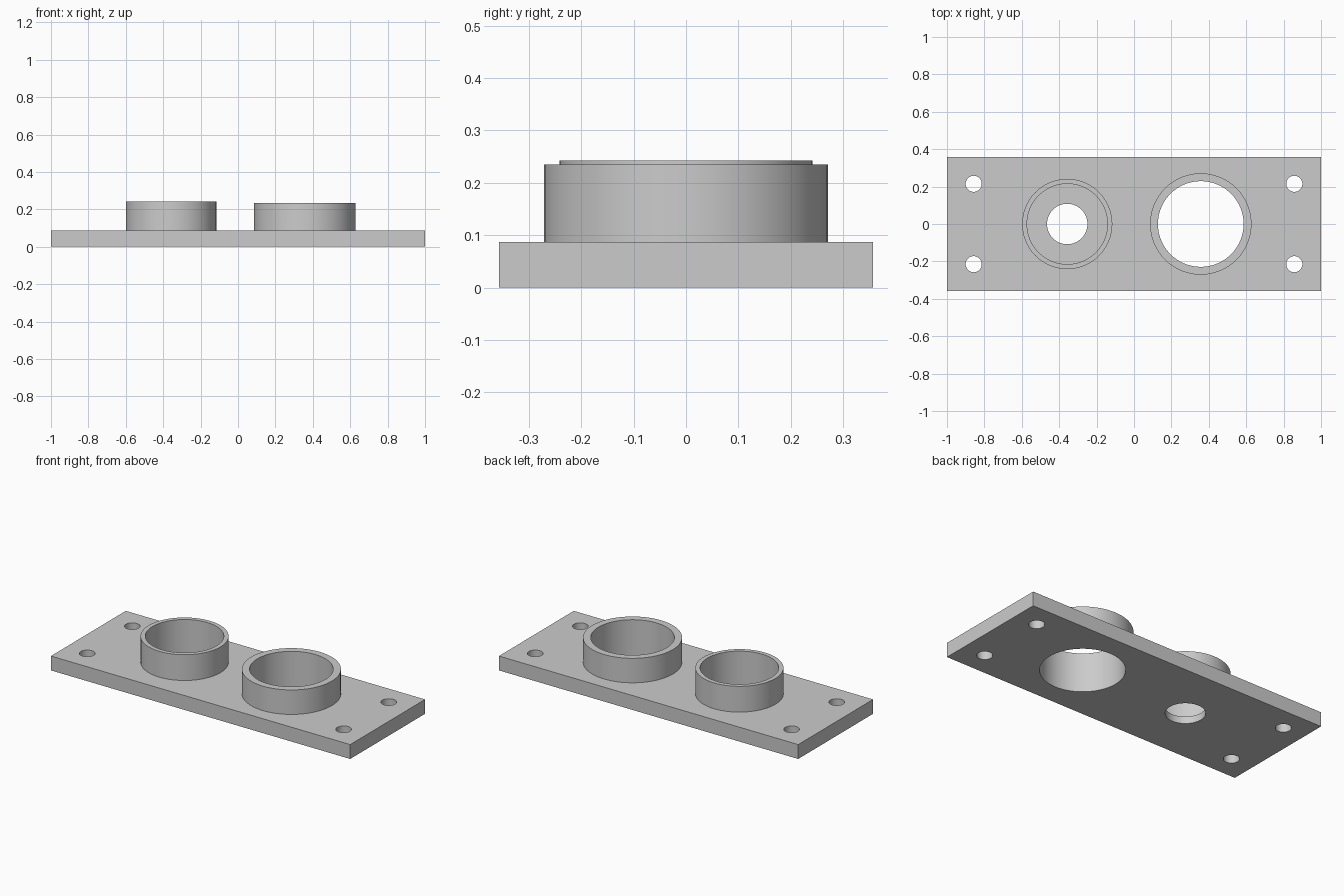
import bpy

cube = bpy.data.objects.get("Cube")
if cube:
    bpy.data.objects.remove(cube, do_unlink=True)

# Main dimensions
WIDTH, DEPTH, THICK = 2.0, 0.714, 0.087
COLLAR_X = 0.357
POCKET_FLOOR = 0.042
THROUGH = (-0.1, 0.4)

grey = bpy.data.materials.new("plain grey")
grey.use_nodes = True
colour = (0.6, 0.6, 0.6, 1)
grey.diffuse_color = colour
grey.node_tree.nodes["Principled BSDF"].inputs["Base Color"].default_value = colour


def cylinder(name, x, y, radius, bottom, top, sides=96):
    bpy.ops.mesh.primitive_cylinder_add(
        vertices=sides, radius=radius, depth=top - bottom,
        location=(x, y, (bottom + top) / 2))
    obj = bpy.context.object
    obj.name = name
    obj.data.materials.append(grey)
    return obj


def combine(body, tool, operation):
    mod = body.modifiers.new(tool.name, 'BOOLEAN')
    mod.operation = operation
    mod.solver = 'EXACT'
    mod.object = tool
    bpy.ops.object.select_all(action='DESELECT')
    body.select_set(True)
    bpy.context.view_layer.objects.active = body
    bpy.ops.object.modifier_apply(modifier=mod.name)
    bpy.data.objects.remove(tool, do_unlink=True)


# Base plate
bpy.ops.mesh.primitive_cube_add(size=1, location=(0, 0, THICK / 2))
plate = bpy.context.object
plate.name = "mounting_plate"
plate.scale = (WIDTH, DEPTH, THICK)
bpy.ops.object.transform_apply(location=False, scale=True)
plate.data.materials.append(grey)

# Two raised collars, sunk into the plate so they fuse cleanly
combine(plate, cylinder("small_collar", -COLLAR_X, 0, 0.241, 0.06, 0.243), 'UNION')
combine(plate, cylinder("large_collar", COLLAR_X, 0, 0.271, 0.06, 0.235), 'UNION')

# Stepped pocket in the small collar, straight bore in the large one
combine(plate, cylinder("pocket", -COLLAR_X, 0, 0.215, POCKET_FLOOR, 0.4), 'DIFFERENCE')
combine(plate, cylinder("shaft_hole", -COLLAR_X, 0, 0.108, *THROUGH), 'DIFFERENCE')
combine(plate, cylinder("large_bore", COLLAR_X, 0, 0.229, *THROUGH), 'DIFFERENCE')

# Corner screw holes
for sx in (-1, 1):
    for sy in (-1, 1):
        hole = cylinder("screw_hole", sx * 0.857, sy * 0.215, 0.043, *THROUGH, sides=48)
        combine(plate, hole, 'DIFFERENCE')

bpy.ops.object.shade_smooth_by_angle()
